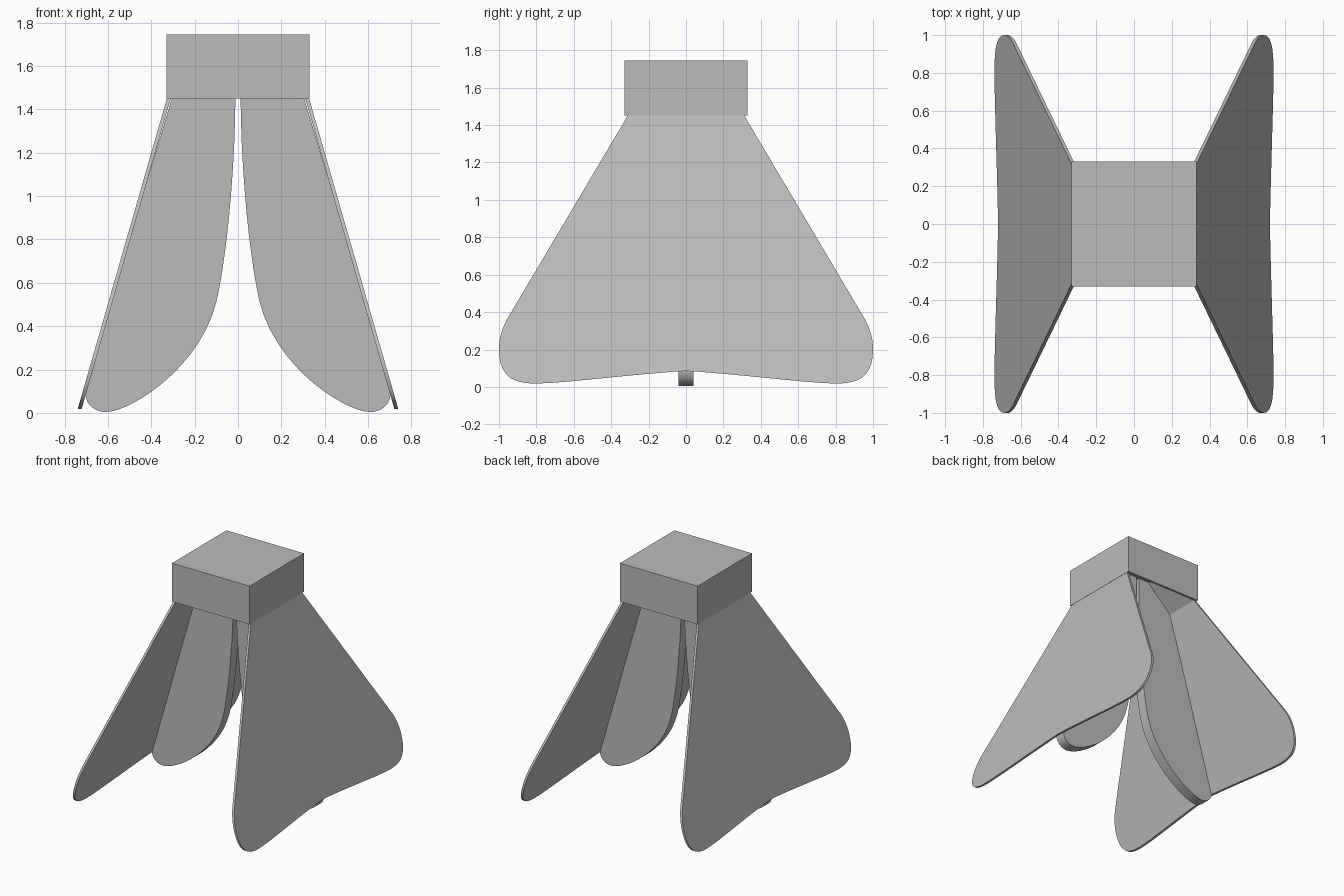
import bpy, bmesh

if "Cube" in bpy.data.objects:
    bpy.data.objects.remove(bpy.data.objects["Cube"])

grey = bpy.data.materials.new("plain grey")
grey.use_nodes = True
COLOUR = (0.5, 0.5, 0.5, 1)
grey.diffuse_color = COLOUR
grey.node_tree.nodes["Principled BSDF"].inputs["Base Color"].default_value = COLOUR

RIM_Z, TOP_Z = 1.45, 1.745
SLOPE = 0.287


def add_object(name, bm, smooth=True):
    bmesh.ops.recalc_face_normals(bm, faces=bm.faces)
    mesh = bpy.data.meshes.new(name)
    bm.to_mesh(mesh)
    bm.free()
    mesh.materials.append(grey)
    obj = bpy.data.objects.new(name, mesh)
    bpy.context.collection.objects.link(obj)
    if smooth:
        bpy.ops.object.select_all(action="DESELECT")
        obj.select_set(True)
        bpy.context.view_layer.objects.active = obj
        bpy.ops.object.shade_smooth_by_angle(angle=0.6)
    return obj


def plate(name, front, back):
    """Solid between two matching outlines."""
    bm = bmesh.new()
    a = [bm.verts.new(p) for p in front]
    b = [bm.verts.new(p) for p in back]
    bm.faces.new(a)
    bm.faces.new(b[::-1])
    for i in range(len(a)):
        j = (i + 1) % len(a)
        bm.faces.new((a[i], b[i], b[j], a[j]))
    return add_object(name, bm)


def bezier(p, q, r, s, n=10):
    """Points along a cubic curve, both ends included."""
    pts = []
    for i in range(n + 1):
        t = i / n
        u = 1 - t
        pts.append(tuple(u**3 * a + 3 * u * u * t * b + 3 * u * t * t * c + t**3 * d
                         for a, b, c, d in zip(p, q, r, s)))
    return pts


# Block with a tapered hollow underneath
bm = bmesh.new()
bmesh.ops.create_cube(bm, size=1)
for v in bm.verts:
    v.co.x *= 0.66
    v.co.y *= 0.66
    v.co.z = TOP_Z if v.co.z > 0 else RIM_Z
under = min(bm.faces, key=lambda f: f.calc_center_median().z)
bmesh.ops.inset_region(bm, faces=[under], thickness=0.025)
pit = bmesh.ops.extrude_discrete_faces(bm, faces=[under])["faces"][0]
for v in pit.verts:
    v.co.x *= 0.33
    v.co.y *= 0.33
    v.co.z = 1.645
add_object("top_block", bm, smooth=False)

# Flared side panel outline in (y, z), half of it mirrored
half = [(0.312, RIM_Z)]
half += bezier((0.958, 0.36), (0.99, 0.30), (1.0, 0.25), (1.0, 0.2), 6)
half += bezier((1.0, 0.2), (1.0, 0.05), (0.92, 0.018), (0.8, 0.018), 10)[1:]
half += bezier((0.8, 0.018), (0.66, 0.02), (0.4, 0.055), (0.07, 0.081), 6)[1:]
half.append((0, 0.085))
outline = half + [(-y, z) for y, z in half[-2::-1]]

# Curved rib outline in (x, z)
rib = [(0.012, 1.645), (0.1, 1.645), (0.305, RIM_Z)]
rib += bezier((0.702, 0.13), (0.72, 0.04), (0.66, 0.004), (0.61, 0.004), 10)
rib += bezier((0.61, 0.004), (0.5, 0.004), (0.18, 0.2), (0.1, 0.51), 14)[1:]
rib += bezier((0.1, 0.51), (0.055, 0.7), (0.014, 1.1), (0.012, RIM_Z), 10)[1:]

for side, label in ((1, "left"), (-1, "right")):
    def panel_face(offset):
        return [(side * (0.328 - offset + (RIM_Z - z) * SLOPE), y, z) for y, z in outline]
    plate(label + "_panel", panel_face(0), panel_face(0.018))
    plate(label + "_rib", [(side * x, -0.04, z) for x, z in rib],
          [(side * x, 0.04, z) for x, z in rib])
